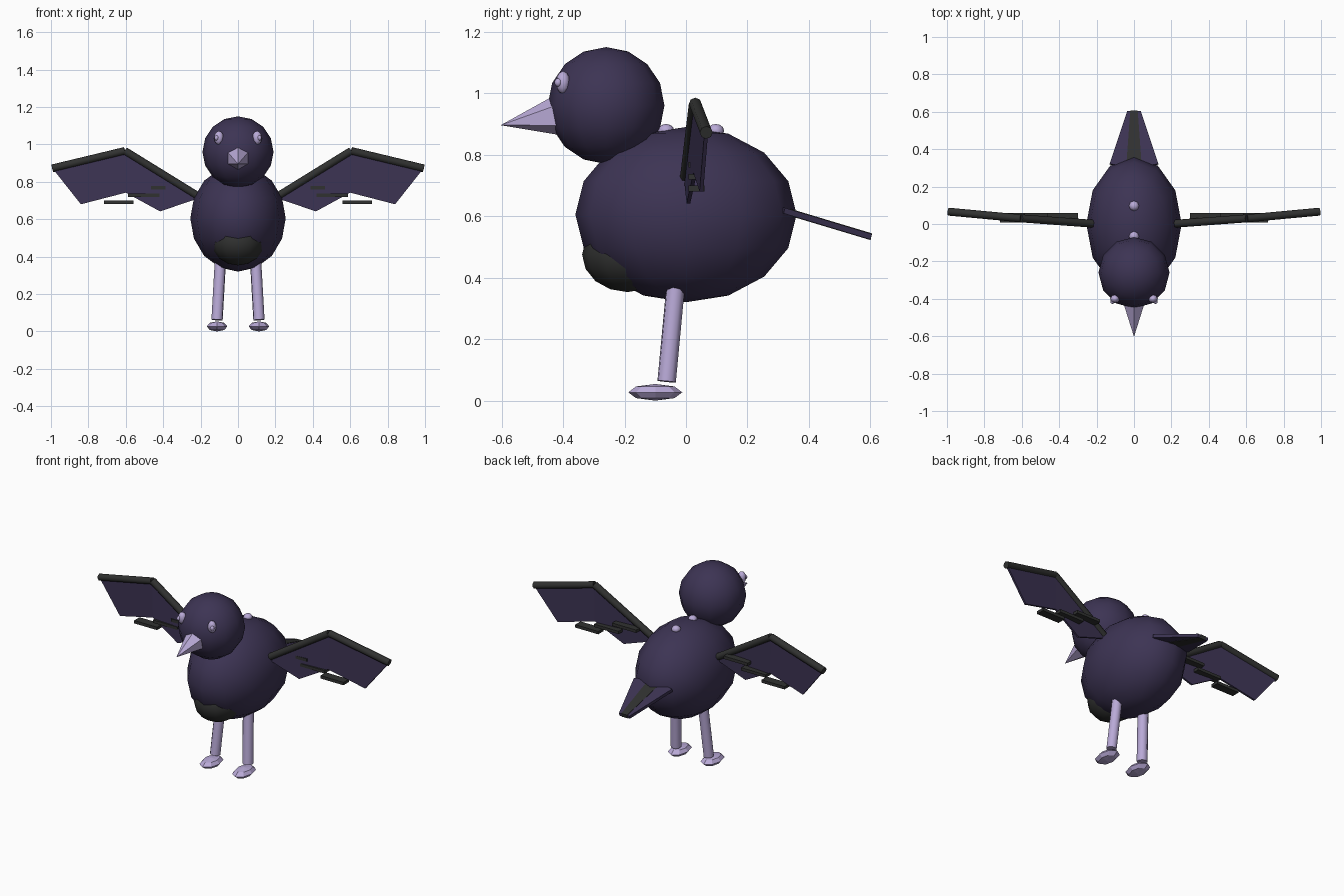
import bpy, bmesh, math
from mathutils import Vector, Matrix

if "Cube" in bpy.data.objects:
    bpy.data.objects.remove(bpy.data.objects["Cube"])


def material(name, rgb):
    m = bpy.data.materials.new(name)
    m.diffuse_color = (*rgb, 1)
    m.use_nodes = True
    m.node_tree.nodes["Principled BSDF"].inputs["Base Color"].default_value = m.diffuse_color
    return m


PURPLE = material("dark purple", (0.046, 0.034, 0.088))
LILAC = material("pale lilac", (0.485, 0.400, 0.680))
GREY = material("charcoal", (0.030, 0.031, 0.030))


def finish(name, bm, mat, smooth=None):
    bmesh.ops.recalc_face_normals(bm, faces=bm.faces[:])
    me = bpy.data.meshes.new(name)
    bm.to_mesh(me)
    bm.free()
    me.materials.append(mat)
    ob = bpy.data.objects.new(name, me)
    bpy.context.collection.objects.link(ob)
    if smooth:
        bpy.ops.object.select_all(action='DESELECT')
        ob.select_set(True)
        bpy.context.view_layer.objects.active = ob
        bpy.ops.object.shade_smooth_by_angle(angle=math.radians(smooth))
    return ob


def ellipsoid(name, centre, radii, mat, seg=12, rings=8, smooth=60):
    bm = bmesh.new()
    bmesh.ops.create_uvsphere(bm, u_segments=seg, v_segments=rings, radius=1)
    bm.transform(Matrix.Translation(centre) @ Matrix.Diagonal((*radii, 1)))
    return finish(name, bm, mat, smooth)


def rod(name, a, b, r1, r2, mat, sides=8, smooth=50, spin=0):
    """Cylinder or cone running from a to b."""
    a, b = Vector(a), Vector(b)
    d = b - a
    bm = bmesh.new()
    bmesh.ops.create_cone(bm, cap_ends=True, segments=sides,
                          radius1=r1, radius2=r2, depth=d.length)
    bm.transform(Matrix.Translation((a + b) / 2)
                 @ d.to_track_quat('Z', 'Y').to_matrix().to_4x4()
                 @ Matrix.Rotation(spin, 4, 'Z'))
    return finish(name, bm, mat, smooth)


def plate(name, polys, offset, mat):
    """Thin plates: each polygon is extruded by offset, centred on itself."""
    bm = bmesh.new()
    off = Vector(offset)
    for pts in polys:
        lo = [bm.verts.new(Vector(p) - off / 2) for p in pts]
        hi = [bm.verts.new(Vector(p) + off / 2) for p in pts]
        bm.faces.new(lo)
        bm.faces.new(hi)
        for i in range(len(pts)):
            j = (i + 1) % len(pts)
            bm.faces.new((lo[i], lo[j], hi[j], hi[i]))
    return finish(name, bm, mat)


# Body, chest patch and head
ellipsoid("body", (0, 0, 0.605), (0.255, 0.36, 0.285), PURPLE)
ellipsoid("chest_patch", (0, -0.19, 0.475), (0.14, 0.148, 0.122), GREY)
ellipsoid("head", (0, -0.26, 0.96), (0.19, 0.19, 0.19), PURPLE)

# Beak: six-sided cone pointing slightly down
rod("beak", (0, -0.405, 0.93), (0, -0.603, 0.896), 0.07, 0, LILAC,
    sides=6, smooth=None)

# Spots on the back
for i, y in enumerate((-0.065, 0.097)):
    ellipsoid(f"back_spot_{i + 1}", (0, y, 0.878), (0.027, 0.027, 0.022), LILAC, 8, 6)

for s, side in ((1, "right"), (-1, "left")):
    # Eyes
    ellipsoid(f"eye_{side}", (s * 0.102, -0.4, 1.035), (0.026, 0.023, 0.037), LILAC, 8, 6)
    ellipsoid(f"pupil_{side}", (s * 0.115, -0.416, 1.035), (0.012, 0.012, 0.014), LILAC, 8, 6)

    # Legs and feet
    rod(f"leg_{side}", (s * 0.094, -0.033, 0.38), (s * 0.112, -0.063, 0.062),
        0.031, 0.031, LILAC)
    ellipsoid(f"foot_{side}", (s * 0.112, -0.1, 0.027), (0.055, 0.088, 0.027),
              LILAC, 8, 4, None)

    # Wing bones
    shoulder, elbow, tip = ((s * 0.2, 0.0, 0.715), (s * 0.605, 0.03, 0.965),
                            (s * 0.992, 0.066, 0.872))
    rod(f"upper_wing_bone_{side}", shoulder, elbow, 0.021, 0.021, GREY)
    rod(f"outer_wing_bone_{side}", elbow, tip, 0.021, 0.021, GREY)

    # Wing skin in two panels
    mid = (s * 0.6, 0.03, 0.742)
    low_in, low_out = (s * 0.417, 0.008, 0.642), (s * 0.84, 0.05, 0.68)
    plate(f"wing_skin_{side}", [(shoulder, elbow, mid, low_in),
                                (elbow, tip, low_out, mid)], (0, 0.012, 0), PURPLE)

    # Feather bars under the wing
    for i, (x0, x1, z) in enumerate(((0.30, 0.465, 0.768), (0.42, 0.588, 0.728),
                                     (0.56, 0.717, 0.69))):
        plate(f"feather_bar_{side}_{i + 1}",
              [[(s * x0, 0.008, z), (s * x1, 0.008, z),
                (s * x1, 0.06, z), (s * x0, 0.06, z)]], (0, 0, 0.018), GREY)

    # Outer tail feathers
    plate(f"tail_feather_{side}",
          [[(s * 0.03, 0.3, 0.624), (s * 0.13, 0.32, 0.618),
            (s * 0.036, 0.602, 0.533), (s * 0.01, 0.602, 0.533)]],
          (0, 0.005, 0.018), PURPLE)

# Middle tail feather
plate("tail_feather_middle",
      [[(-0.042, 0.3, 0.624), (0.042, 0.3, 0.624),
        (0.02, 0.603, 0.533), (-0.02, 0.603, 0.533)]], (0, 0.005, 0.022), GREY)
